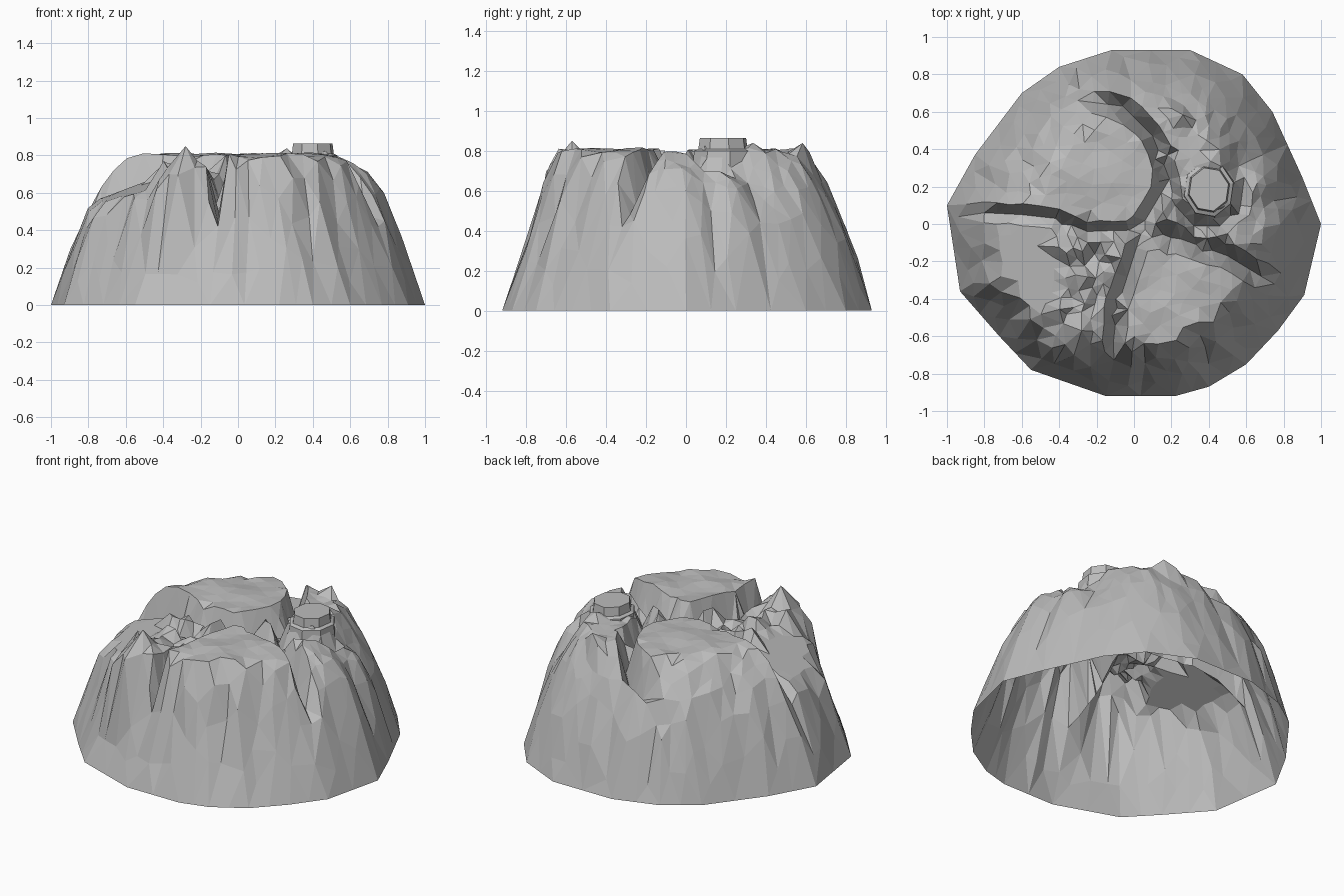
import bpy, math, random
from mathutils import Vector, noise
from mathutils.geometry import delaunay_2d_cdt, intersect_point_line

random.seed(4)
cube = bpy.data.objects.get("Cube")
if cube:
    bpy.data.objects.remove(cube, do_unlink=True)

rock = bpy.data.materials.new("stone grey")
rock.use_nodes = True
GREY = (0.5, 0.5, 0.5, 1)
rock.diffuse_color = GREY
rock.node_tree.nodes["Principled BSDF"].inputs["Base Color"].default_value = GREY

# Ground outline of the hill
RIM = [(-.12, .93), (.3, .93), (.58, .8), (.74, .6), (.9, .25), (1, 0), (.91, -.38),
       (.77, -.57), (.6, -.75), (.4, -.87), (.22, -.92), (-.15, -.92), (-.55, -.78),
       (-.72, -.6), (-.93, -.36), (-1, .1), (-.85, .37), (-.6, .7), (-.4, .84)]
# Cliff profiles: share of the way to the rim, height
STEEP = [(.69, .81), (.73, .74), (.81, .5), (.9, .24), (1, 0)]
ROUND = [(.6, .81), (.67, .74), (.76, .63), (.86, .44), (.95, .18), (1, 0)]
# Ravines: half width, then points along the floor
RAVINES = [
    (.06, [(-.5, .72, .6), (-.3, .66, .6), (-.06, .63, .5), (.1, .47, .58), (.19, .24, .62),
           (.06, .02, .62), (-.01, -.2, .6), (-.09, -.45, .52), (-.12, -.72, .42)]),
    (.07, [(.06, -.03, .62), (.25, -.08, .62), (.5, -.17, .56), (.68, -.28, .48), (.82, -.36, .36)]),
    (.055, [(.19, .24, .62), (.22, .1, .64), (.32, -.01, .64), (.46, -.01, .64),
            (.57, .1, .64), (.59, .25, .66), (.53, .37, .72)]),
    (.05, [(-.8, .06, .46), (-.6, .05, .58), (-.42, .03, .62), (-.25, -.04, .64), (.03, -.03, .62)]),
]
HORN = Vector((-.28, -.57))
CAP = Vector((.4, .185))


def ramp(v, a, b):
    return min(1, max(0, (v - a) / (b - a)))


def profile(pts, t):
    if t <= pts[0][0]:
        return pts[0][1]
    for (a, h), (b, k) in zip(pts, pts[1:]):
        if t <= b:
            return h + (k - h) * (t - a) / (b - a)
    return 0


def rim_share(p):
    # Largest crossing of the outline's edge lines gives the share for a convex outline
    share = 0
    for a, b in zip(RIM, RIM[1:] + RIM[:1]):
        n = Vector((a[1] - b[1], b[0] - a[0])).normalized()
        share = max(share, n.dot(p) / n.dot(Vector(a)))
    return share


def floor_near(p, path):
    best = (9, 0)
    for a, b in zip(path, path[1:]):
        f = intersect_point_line(p, Vector(a[:2]), Vector(b[:2]))[1]
        q = Vector(a).lerp(Vector(b), min(1, max(0, f)))
        best = min(best, ((q.xy - p).length, q.z))
    return best


def rough(p, scale, seed):
    return noise.noise(Vector((p.x * scale, p.y * scale, seed)))


def height(p):
    t = rim_share(p)
    if t > .995:
        return 0
    x, y = p
    # Cliff with vertical flutes
    a = p.normalized() if p.length else p
    flute = rough(a, 9, 2) * .045 * ramp(t, .5, .7) * ramp(1 - t, 0, .12)
    front = ramp(-a.y, .2, .7)
    h = profile(STEEP, t + flute) * front + profile(ROUND, t + flute) * (1 - front)
    # Broken ground on the east and around the rubble basin
    broken = max(ramp(x, .1, .5) * ramp(y, -.25, 0), .25)
    h += rough(p, 6, 5) * .09 * broken * ramp(1 - t, .05, .25) - .02 * broken
    # Low sloping shelf and rubble basin at the front left
    if y < .03 and x < -.42:
        h = min(h, .67 + .38 * (x + .42) + .1 * (y + .2))
    elif y < 0 and x < -.07:
        h = min(h, .71 + rough(p, 12, 8) * .14)
    d = (p - HORN).length
    if d < .2:
        h = max(h, .85 - 1.3 * d * (1 + .4 * rough(p, 9, 1)))
    # Ravines
    for w, path in RAVINES:
        d, z = floor_near(p, path)
        if d < w and z < h:
            h = z + (h - z) * ramp(d, w * .25, w)
    # Small boulders behind the cap stone
    for bx, by, bz in ((.25, .58, .85), (-.35, .3, .84), (.0, .1, .83)):
        h = max(h, bz - .9 * (p - Vector((bx, by))).length) if t < .75 and h > .7 else h
    return h


# Scatter points: rim, ravine lines, then an even random fill
points = []
for a, b in zip(RIM, RIM[1:] + RIM[:1]):
    points += [Vector(a), Vector(a).lerp(Vector(b), .5)]
outline = len(points)


def add(p, gap):
    if rim_share(p) < .97 and all((p - q).length > gap for q in points):
        points.append(p)


for w, path in RAVINES:
    for a, b in zip(path, path[1:]):
        a, b = Vector(a[:2]), Vector(b[:2])
        side = Vector((a.y - b.y, b.x - a.x)).normalized() * w
        steps = max(1, round((b - a).length / .08))
        for i in range(steps):
            c = a.lerp(b, i / steps)
            for k in (0, -1.05, 1.05):
                add(c + side * k * random.uniform(.9, 1.15), .03)
add(HORN, .02)
for i in range(12000):
    p = Vector((random.uniform(-1, 1), random.uniform(-1, 1)))
    t = rim_share(p)
    basin = -.42 < p.x < -.07 and -.5 < p.y < 0
    add(p, .045 if basin or (p.x > .1 and p.y > -.2 and t < .8) else .06 if t < .8 else .07)

edges = [(i, (i + 1) % outline) for i in range(outline)]
verts, _, faces, *_ = delaunay_2d_cdt(points, edges, [], 1, 1e-5)


def make(name, coords, polys):
    mesh = bpy.data.meshes.new(name)
    mesh.from_pydata(coords, [], polys)
    mesh.materials.append(rock)
    obj = bpy.data.objects.new(name, mesh)
    bpy.context.collection.objects.link(obj)
    return obj


# Hollow rocky hill, open underneath
make("rocky_hill", [(v.x, v.y, height(v)) for v in verts], faces)

# Cap stone: a short tapering pillar with a flat top
SIDES = 8
coords = []
for r, z in ((.15, .62), (.135, .8), (.115, .81), (.108, .865)):
    for i in range(SIDES):
        a = math.tau * (i + .3) / SIDES
        coords.append((CAP.x + r * math.cos(a), CAP.y + r * 1.1 * math.sin(a), z))
polys = [(k * SIDES + i, k * SIDES + (i + 1) % SIDES,
          (k + 1) * SIDES + (i + 1) % SIDES, (k + 1) * SIDES + i)
         for k in range(3) for i in range(SIDES)]
polys.append(tuple(range(3 * SIDES, 4 * SIDES)))
make("cap_stone", coords, polys)
